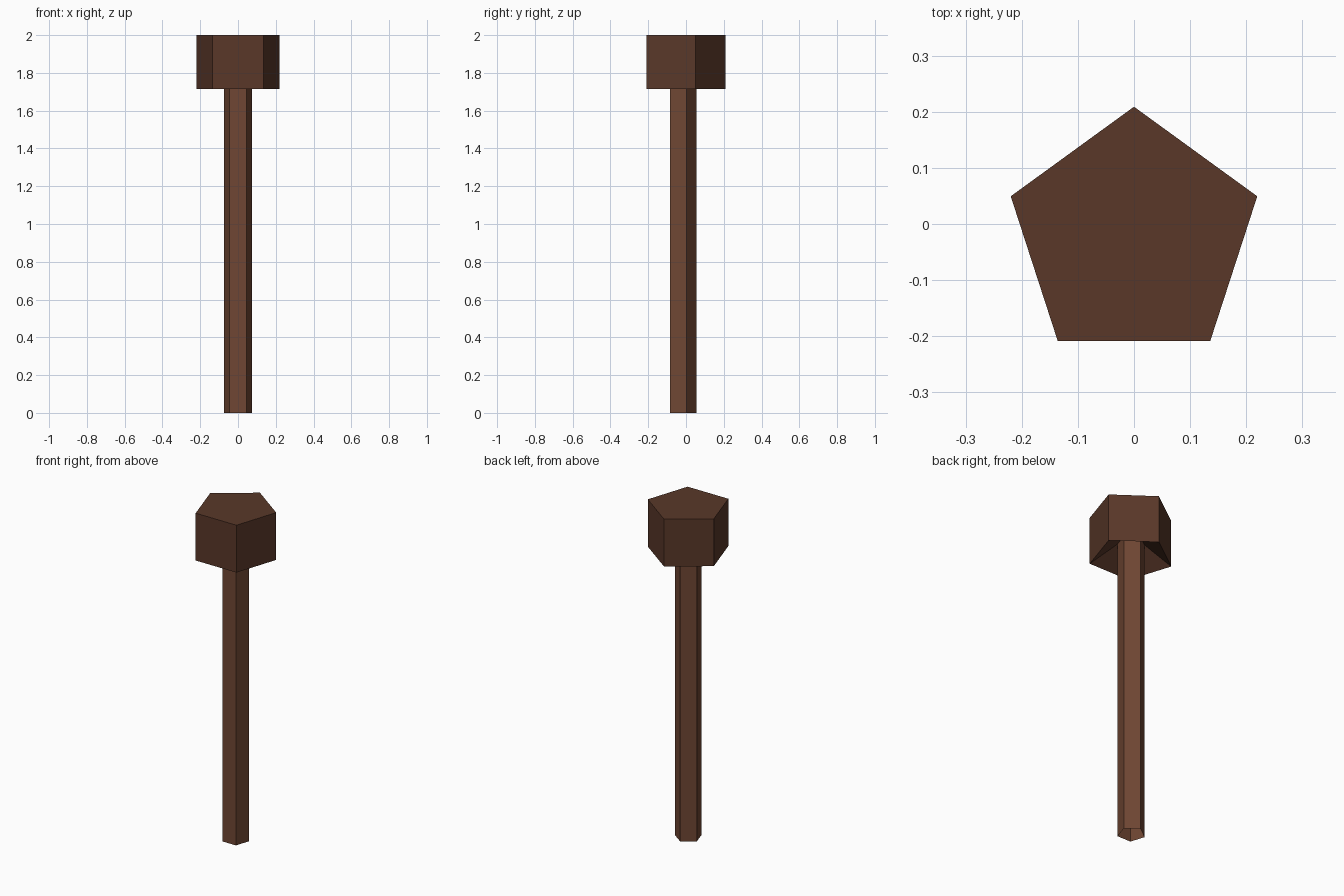
import bpy, bmesh
from math import cos, sin, tau

if "Cube" in bpy.data.objects:
    bpy.data.objects.remove(bpy.data.objects["Cube"])

SIDES = 5
CENTER_Y = -0.022
HEAD_R, SHAFT_R = 0.231, 0.077
HEAD_Z, TOP_Z, SOCKET_Z = 1.715, 2.0, 1.815


def material(name, rgb):
    mat = bpy.data.materials.new(name)
    mat.diffuse_color = (*rgb, 1)
    mat.use_nodes = True
    mat.node_tree.nodes["Principled BSDF"].inputs["Base Color"].default_value = mat.diffuse_color
    return mat


def lathe(name, profile, mat, cap_end=False):
    """Sweep (radius, z) points into a five-sided shell, one corner facing +y."""
    bm = bmesh.new()
    rings = []
    for r, z in profile:
        rings.append([bm.verts.new((r * -sin(tau * i / SIDES),
                                    CENTER_Y + r * cos(tau * i / SIDES), z))
                      for i in range(SIDES)])
    for low, high in zip(rings, rings[1:]):
        for i in range(SIDES):
            j = (i + 1) % SIDES
            bm.faces.new((low[i], low[j], high[j], high[i]))
    if cap_end:
        bm.faces.new(rings[-1])
    mesh = bpy.data.meshes.new(name)
    bm.to_mesh(mesh)
    bm.free()
    mesh.materials.append(mat)
    obj = bpy.data.objects.new(name, mesh)
    bpy.context.collection.objects.link(obj)
    return obj


# Handle: long pentagonal tube, open at the foot
lathe("handle", [(SHAFT_R, 0), (SHAFT_R, SOCKET_Z)],
      material("handle_wood", (0.16, 0.062, 0.033)))

# Head: pentagonal block whose underside slopes inward and up to the handle
lathe("head", [(SHAFT_R, SOCKET_Z), (HEAD_R, HEAD_Z), (HEAD_R, TOP_Z)],
      material("head_wood", (0.1, 0.039, 0.022)), cap_end=True)
